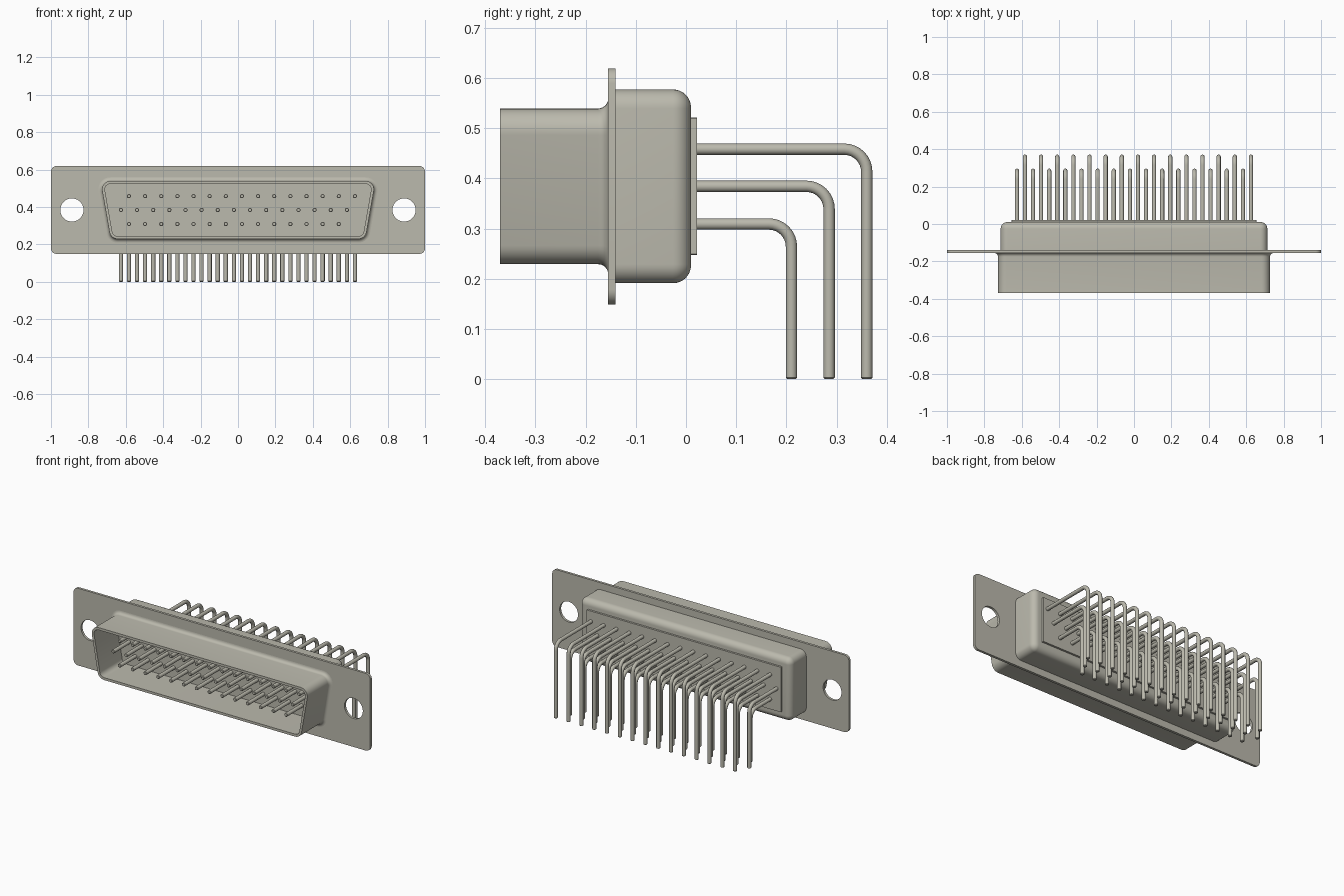
import bpy, bmesh, math
from math import cos, sin, pi, radians

if "Cube" in bpy.data.objects:
    bpy.data.objects.remove(bpy.data.objects["Cube"], do_unlink=True)

COLOUR = (0.50, 0.49, 0.42, 1)
metal = bpy.data.materials.new("warm grey metal")
metal.use_nodes = True
metal.diffuse_color = COLOUR
metal.node_tree.nodes["Principled BSDF"].inputs["Base Color"].default_value = COLOUR
ZC = 0.384  # height of the connector axis


def finish(bm, name, angle=35):
    """Turn a bmesh into a smooth-shaded object with sharp edges kept."""
    bmesh.ops.recalc_face_normals(bm, faces=bm.faces)
    mesh = bpy.data.meshes.new(name)
    bm.to_mesh(mesh)
    bm.free()
    mesh.materials.append(metal)
    obj = bpy.data.objects.new(name, mesh)
    bpy.context.collection.objects.link(obj)
    bpy.ops.object.select_all(action='DESELECT')
    obj.select_set(True)
    bpy.context.view_layer.objects.active = obj
    bpy.ops.object.shade_smooth_by_angle(angle=radians(angle))
    return obj


def loft(bm, rings, cap_start=True, cap_end=True):
    """Bridge successive rings of points and cap the ends."""
    loops = [[bm.verts.new(p) for p in ring] for ring in rings]
    n = len(loops[0])
    for a, b in zip(loops, loops[1:]):
        for i in range(n):
            j = (i + 1) % n
            bm.faces.new((a[i], a[j], b[j], b[i]))
    if cap_start:
        bm.faces.new(loops[0])
    if cap_end:
        bm.faces.new(loops[-1])


def outline(half_w, half_h, r, offset, y, slant=0.0, steps=8):
    """Rounded outline in the xz plane; slant leans the ends inward at the bottom."""
    t = math.tan(slant)
    pts = []
    corners = [(1, 1, -slant, pi / 2), (-1, 1, pi / 2, pi + slant),
               (-1, -1, pi + slant, 1.5 * pi), (1, -1, 1.5 * pi, 2 * pi - slant)]
    for sx, sz, a0, a1 in corners:
        cz = sz * (half_h - r)
        cx = sx * (half_w + cz * t - r / cos(slant))
        for k in range(steps + 1):
            a = a0 + (a1 - a0) * k / steps
            pts.append((cx + (r + offset) * cos(a), y, ZC + cz + (r + offset) * sin(a)))
    return pts


# Mounting flange with two screw holes
bm = bmesh.new()
loops = [outline(1.0, 0.235, 0.03, 0, -0.155)]
for side in (-1, 1):
    loops.append([(side * 0.888 + 0.062 * cos(2 * pi * k / 40), -0.155,
                   ZC + 0.062 * sin(2 * pi * k / 40)) for k in range(40)])
edges = []
for loop in loops:
    vs = [bm.verts.new(p) for p in loop]
    edges += [bm.edges.new((vs[i - 1], vs[i])) for i in range(len(vs))]
bmesh.ops.triangle_fill(bm, use_beauty=True, edges=edges)
extruded = bmesh.ops.extrude_face_region(bm, geom=bm.faces[:])["geom"]
bmesh.ops.translate(bm, vec=(0, 0.015, 0),
                    verts=[v for v in extruded if isinstance(v, bmesh.types.BMVert)])
finish(bm, "mounting_flange")

# Open D-shaped front shell, flaring into the flange
FLARE = 0.02
profile = [(-0.015, -0.15), (-0.015, -0.37), (0, -0.37)]
for k in range(7):
    a = pi / 2 * k / 6
    profile.append((FLARE * (1 - cos(a)), -0.175 + FLARE * sin(a)))
bm = bmesh.new()
loft(bm, [outline(0.708, 0.155, 0.045, o, y, radians(10)) for o, y in profile],
     cap_end=False)
finish(bm, "front_shell")

# Rear housing with rounded back edge
R = 0.036
bm = bmesh.new()
rings = [outline(0.713, 0.193, R + 0.002, 0, -0.142)]
for k in range(9):
    a = pi / 2 * k / 8
    rings.append(outline(0.713, 0.193, R + 0.002, -R * (1 - cos(a)), 0.01 - R + R * sin(a)))
loft(bm, rings)
finish(bm, "rear_housing")

# Rectangular insulator plate on the back
bm = bmesh.new()
loft(bm, [outline(0.655, 0.137, 0.002, 0, y, steps=1) for y in (0.005, 0.022)])
finish(bm, "rear_insulator")


# Rows of contacts: straight in front, bent down to the board behind
def contact_row(name, z, y_back, x_first, count, pitch=0.0863, rad=0.0113, bend=0.045):
    tip = 0.003
    path = [(-0.31, z, 0, rad - tip), (-0.31 + tip, z, 0, rad)]
    for k in range(9):
        a = pi / 2 * k / 8
        path.append((y_back - bend + bend * sin(a), z - bend + bend * cos(a), a, rad))
    path += [(y_back, tip, pi / 2, rad), (y_back, 0, pi / 2, rad - tip)]
    rings = []
    for y, zz, a, r in path:
        ring = []
        for k in range(12):
            u = 2 * pi * k / 12
            side = r * sin(u)
            ring.append((x_first + r * cos(u), y + side * sin(a), zz + side * cos(a)))
        rings.append(ring)
    bm = bmesh.new()
    loft(bm, rings)
    row = finish(bm, name, 40)
    array = row.modifiers.new("repeat", 'ARRAY')
    array.count = count
    array.use_relative_offset = False
    array.use_constant_offset = True
    array.constant_offset_displace = (pitch, 0, 0)


contact_row("upper_contacts", 0.458, 0.36, -0.583, 15)
contact_row("middle_contacts", 0.384, 0.285, -0.626, 15)
contact_row("lower_contacts", 0.309, 0.21, -0.583, 14)
